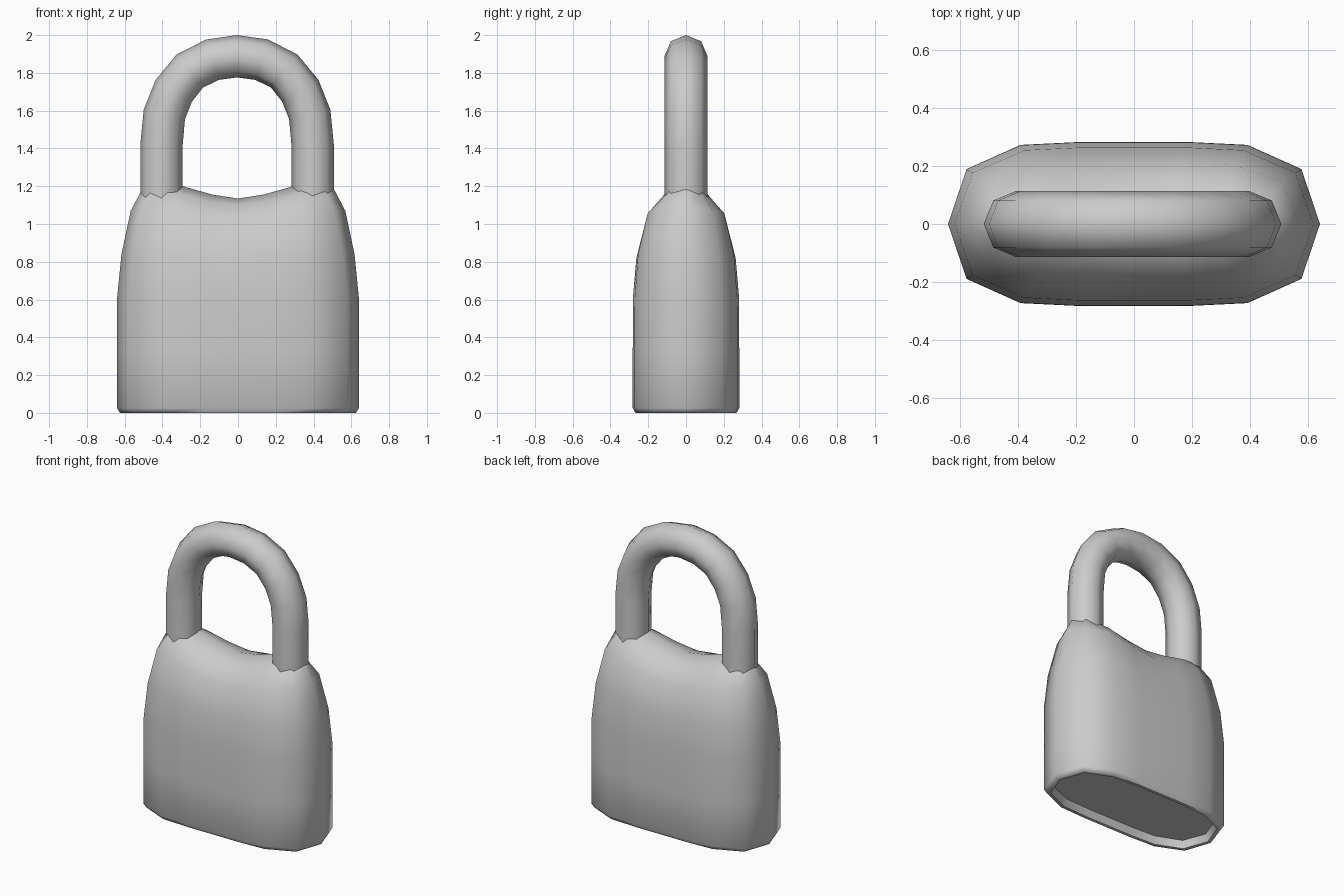
import bpy, bmesh, math
from mathutils import Vector

if "Cube" in bpy.data.objects:
    bpy.data.objects.remove(bpy.data.objects["Cube"])


def loft(name, rings, angle):
    """Skin a list of closed vertex rings, cap both ends, shade smooth."""
    bm = bmesh.new()
    vs = [[bm.verts.new(p) for p in r] for r in rings]
    n = len(rings[0])
    for a, b in zip(vs, vs[1:]):
        for i in range(n):
            j = (i + 1) % n
            bm.faces.new((a[i], a[j], b[j], b[i]))
    bm.faces.new(vs[0][::-1])
    # a final ring squashed to a line closes itself when welded
    if max(abs(v.co.y) for v in vs[-1]) > 1e-4:
        bm.faces.new(vs[-1])
    bmesh.ops.remove_doubles(bm, verts=bm.verts, dist=1e-4)
    bmesh.ops.recalc_face_normals(bm, faces=bm.faces)
    me = bpy.data.meshes.new(name)
    bm.to_mesh(me)
    bm.free()
    ob = bpy.data.objects.new(name, me)
    bpy.context.collection.objects.link(ob)
    for p in me.polygons:
        p.use_smooth = True
    me.set_sharp_from_angle(angle=math.radians(angle))
    return ob


# Body: one faceted oval outline (fractions of half width / half depth)
quarter = [(1, 0), (0.9, 0.67), (0.61, 0.965), (0.3, 1), (0, 1)]
half = quarter + [(-x, y) for x, y in quarter[-2::-1]]
outline = half + [(x, -y) for x, y in half[-2:0:-1]]

# levels: height, half width, half depth, dip at the middle
levels = [
    (0.05, 0.585, 0.232, 0), (0.00, 0.600, 0.247, 0),
    (0.00, 0.625, 0.268, 0), (0.025, 0.64, 0.282, 0),
    (0.32, 0.64, 0.282, 0), (0.61, 0.64, 0.281, 0),
    (0.84, 0.617, 0.263, 0.03), (1.07, 0.568, 0.210, 0.07),
    (1.18, 0.510, 0.120, 0.08), (1.24, 0.450, 0.0, 0.105),
]


def body_ring(z, w, d, dip):
    ring = []
    for x, y in outline:
        fall = max(0, 1 - (abs(x * w) / 0.4) ** 1.5)
        ring.append((x * w, y * d, z - dip * fall))
    return ring


loft("lock_body", [body_ring(*l) for l in levels], 60)

# Shackle: octagonal tube swept along a mirrored arch
right = [(0.4, 1.08), (0.4, 1.42), (0.385, 1.58), (0.335, 1.705),
         (0.25, 1.81), (0.13, 1.87), (0, 1.888)]
path = [Vector((x, 0, z)) for x, z in right]
path += [Vector((-x, 0, z)) for x, z in right[-2::-1]]
rings = []
for i, p in enumerate(path):
    t = (path[min(i + 1, len(path) - 1)] - path[max(i - 1, 0)]).normalized()
    if i in (0, len(path) - 1):
        t = Vector((0, 0, 1 if i == 0 else -1))
    out = Vector((t.z, 0, -t.x))
    shift = Vector((-0.005, 0, 0))
    rings.append([p + shift + out * 0.112 * math.cos(k * math.pi / 4)
                  + Vector((0, 0.114 * math.sin(k * math.pi / 4), 0))
                  for k in range(8)])
loft("shackle", rings, 60)
